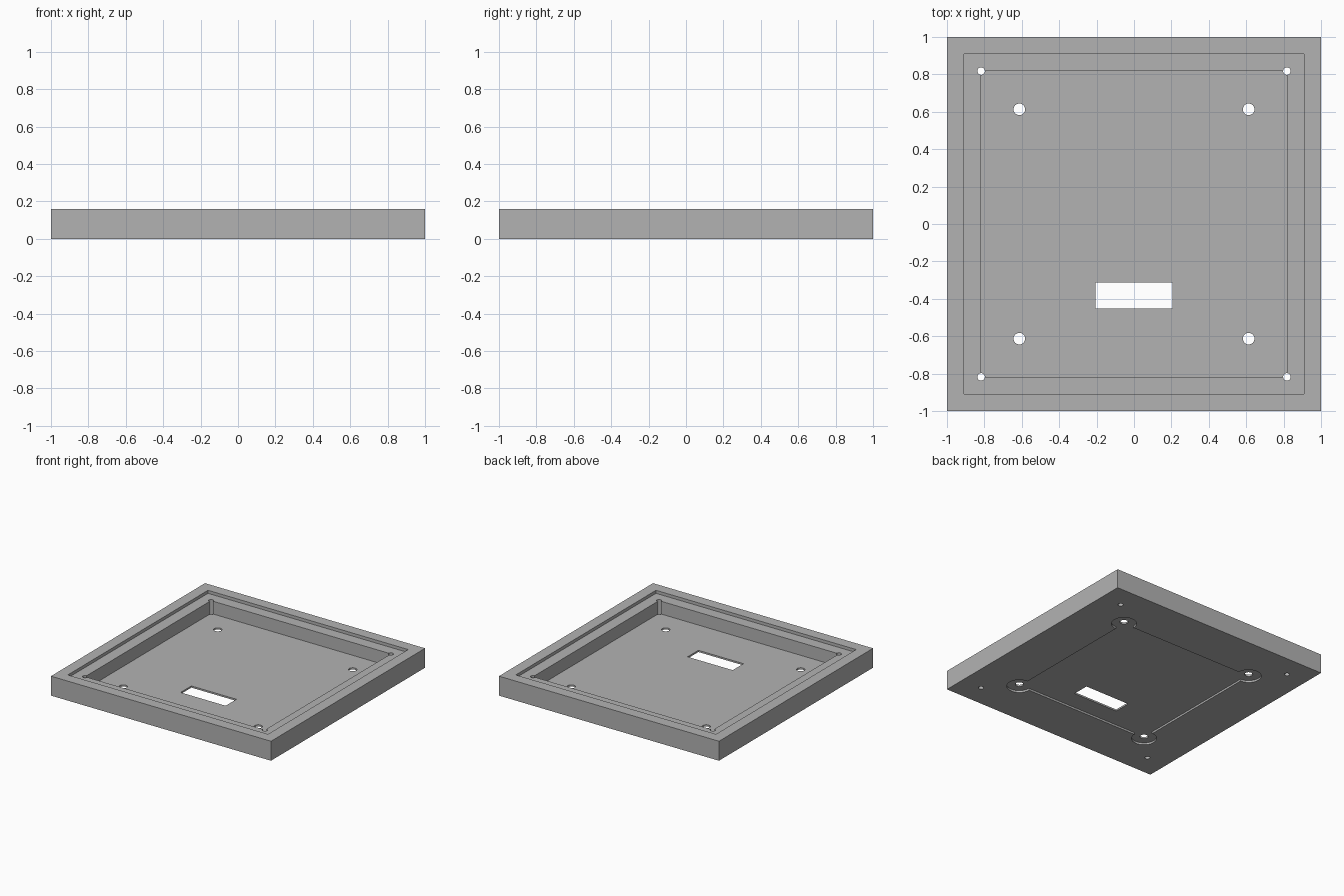
import bpy

cube = bpy.data.objects.get("Cube")
if cube:
    bpy.data.objects.remove(cube, do_unlink=True)

HEIGHT, FLOOR, RECESS = 0.16, 0.03, 0.016

grey = bpy.data.materials.new("plain_grey")
grey.use_nodes = True
colour = (0.45, 0.45, 0.45, 1)
grey.diffuse_color = colour
grey.node_tree.nodes["Principled BSDF"].inputs["Base Color"].default_value = colour


def box(name, x, y, w, d, z0, z1):
    bpy.ops.mesh.primitive_cube_add(size=1, location=(x, y, (z0 + z1) / 2))
    ob = bpy.context.object
    ob.name = name
    ob.scale = (w, d, z1 - z0)
    bpy.ops.object.transform_apply(location=True, rotation=False, scale=True)
    return ob


def cylinder(name, x, y, r, z0, z1):
    bpy.ops.mesh.primitive_cylinder_add(vertices=32, radius=r, depth=z1 - z0,
                                        location=(x, y, (z0 + z1) / 2))
    ob = bpy.context.object
    ob.name = name
    return ob


def cut(target, cutter):
    cutter.hide_render = True
    mod = target.modifiers.new("cut", "BOOLEAN")
    mod.operation, mod.solver, mod.object = "DIFFERENCE", "EXACT", cutter
    bpy.context.view_layer.objects.active = target
    bpy.ops.object.modifier_apply(modifier=mod.name)
    bpy.data.objects.remove(cutter, do_unlink=True)


# Square block forming the tray
tray = box("tray", 0, 0, 2, 2, 0, HEIGHT)
tray.data.materials.append(grey)

# Shallow lid ledge, deep pocket and cable slot
cut(tray, box("lid_ledge", 0, 0, 1.82, 1.82, HEIGHT - 0.025, 1))
cut(tray, box("pocket", 0, 0, 1.635, 1.635, FLOOR, 1))
cut(tray, box("cable_slot", 0, -0.383, 0.41, 0.14, -1, 1))

# Square recess under the floor
cut(tray, box("under_recess", 0, 0, 1.226, 1.226, -1, RECESS))

# Mounting holes with round counterbores, and corner screw holes
for sx in (-1, 1):
    for sy in (-1, 1):
        x, y = sx * 0.613, sy * 0.613
        cut(tray, cylinder("counterbore", x, y, 0.095, -1, RECESS))
        cut(tray, cylinder("mounting_hole", x, y, 0.031, -1, 1))
        cut(tray, cylinder("corner_hole", sx * 0.8175, sy * 0.8175, 0.02, -1, 1))

bpy.ops.object.select_all(action="DESELECT")
tray.select_set(True)
bpy.context.view_layer.objects.active = tray
bpy.ops.object.shade_smooth_by_angle(angle=0.5)
